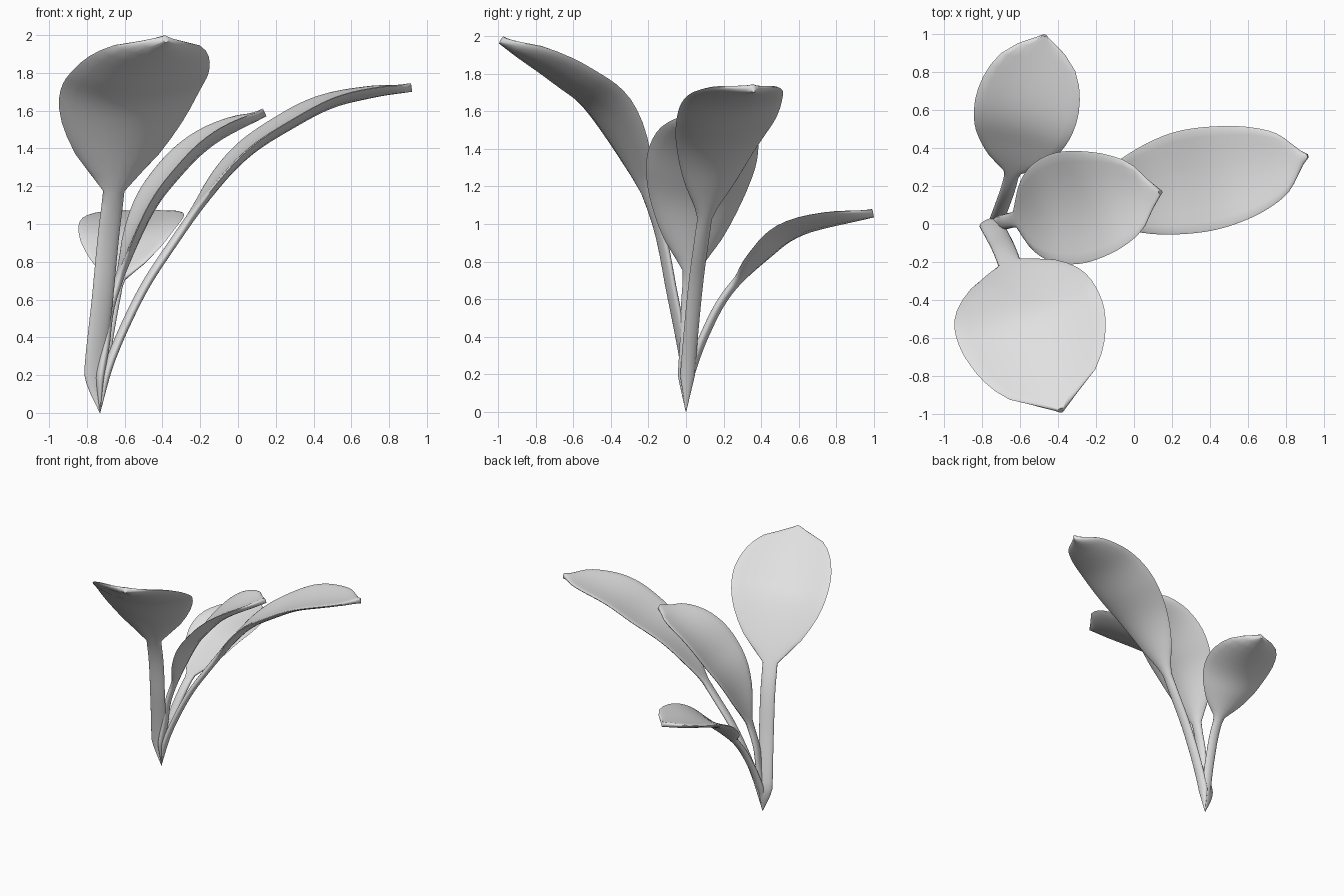
import bpy, bmesh, math
from mathutils import Vector

cube = bpy.data.objects.get("Cube")
if cube:
    bpy.data.objects.remove(cube)

mat = bpy.data.materials.new("pale_grey")
mat.use_nodes = True
grey = (0.75, 0.75, 0.75, 1)
mat.diffuse_color = grey
mat.node_tree.nodes["Principled BSDF"].inputs["Base Color"].default_value = grey

ROOT = (-0.73, 0, 0)
# blade half width from neck to tip, as a share of the widest point
OUTLINE = [0, 0.5, 0.79, 0.95, 1, 0.95, 0.82, 0.57, 0.04]
SIDES = 20


def catmull(a, b, c, d, t):
    return (b * 2 + (c - a) * t + (a * 2 - b * 5 + c * 4 - d) * t * t
            + (b * 3 - a - c * 3 + d) * t ** 3) * 0.5


def smooth_path(points, steps):
    """Points on a smooth curve through the given points."""
    p = [points[0] * 2 - points[1]] + points + [points[-1] * 2 - points[-2]]
    path = [catmull(*p[i:i + 4], s / steps)
            for i in range(len(points) - 1) for s in range(steps)]
    return path + [points[-1]]


def outline(t):
    x = min(t, 0.9999) * (len(OUTLINE) - 1)
    i = int(x)
    p = [OUTLINE[max(0, min(len(OUTLINE) - 1, i + k))] for k in (-1, 0, 1, 2)]
    return max(0.02, catmull(*p, x - i))


def leaf(name, stem, blade, stem_w, blade_w, cup, bias, thick=0.046):
    """A flat stem that widens into a cupped blade, as one closed skin.
    A larger bias moves the widest point towards the tip."""
    steps = 6
    path = smooth_path([Vector(p) for p in [ROOT] + stem + blade], steps)
    neck = (len(stem) + 1) * steps
    run = [0]
    for a, b in zip(path, path[1:]):
        run.append(run[-1] + (b - a).length)
    heading = path[-1] - path[neck]
    side = heading.cross(Vector((0, 0, 1))).normalized()

    bm = bmesh.new()
    rings = []
    for i, p in enumerate(path):
        tangent = path[min(i + 1, len(path) - 1)] - path[max(i - 1, 0)]
        up = side.cross(tangent).normalized()
        taper = min(1, 0.04 + run[i] / 0.2)      # pointed root
        if i <= neck:
            w, lift, th = stem_w * taper, 0, thick * taper
        else:
            t = (run[i] - run[neck]) / (run[-1] - run[neck])
            share = outline(t ** bias)
            w = max(blade_w * share, stem_w if t < 0.4 else 0)
            lift, th = cup * share, thick
        ring = []
        for k in range(SIDES):
            a = math.tau * k / SIDES
            u, v = math.cos(a), math.sin(a)
            height = lift * u * u + th * (1 + v) / 2
            ring.append(bm.verts.new(p + side * w * u + up * height))
        rings.append(ring)
    for a, b in zip(rings, rings[1:]):
        for k in range(SIDES):
            n = (k + 1) % SIDES
            bm.faces.new((a[k], a[n], b[n], b[k]))
    bm.faces.new(rings[0])
    bm.faces.new(rings[-1])
    bmesh.ops.recalc_face_normals(bm, faces=bm.faces)
    mesh = bpy.data.meshes.new(name)
    bm.to_mesh(mesh)
    bm.free()
    mesh.materials.append(mat)
    obj = bpy.data.objects.new(name, mesh)
    bpy.context.collection.objects.link(obj)
    bpy.ops.object.select_all(action='DESELECT')
    obj.select_set(True)
    bpy.context.view_layer.objects.active = obj
    bpy.ops.object.shade_smooth_by_angle(angle=math.radians(60))


# tall broad leaf leaning to the front
leaf("front_leaf",
     [(-0.75, -0.015, 0.2), (-0.71, -0.09, 0.6)],
     [(-0.66, -0.2, 1.08), (-0.575, -0.456, 1.55),
      (-0.49, -0.67, 1.74), (-0.38, -0.995, 1.96)],
     0.06, 0.395, 0.08, 1.25)

# short leaf leaning to the back
leaf("back_leaf",
     [(-0.72, 0.04, 0.18), (-0.69, 0.12, 0.4)],
     [(-0.65, 0.24, 0.62), (-0.61, 0.43, 0.81),
      (-0.565, 0.62, 0.94), (-0.47, 1, 1.035)],
     0.038, 0.275, 0.055, 1.3)

# round leaf leaning to the left
leaf("middle_leaf",
     [(-0.71, 0, 0.18), (-0.68, 0.01, 0.36)],
     [(-0.64, 0.02, 0.61), (-0.475, 0.06, 1.02), (-0.32, 0.09, 1.24),
      (-0.13, 0.12, 1.42), (0.15, 0.17, 1.57)],
     0.04, 0.3, 0.065, 1.4)

# long leaf arching far to the left
leaf("long_leaf",
     [(-0.65, 0.02, 0.28), (-0.5, 0.05, 0.61)],
     [(-0.35, 0.08, 0.85), (-0.12, 0.13, 1.17), (0.06, 0.17, 1.36),
      (0.275, 0.22, 1.5), (0.49, 0.26, 1.61), (0.725, 0.31, 1.67),
      (0.92, 0.36, 1.7)],
     0.04, 0.275, 0.045, 1.55)
